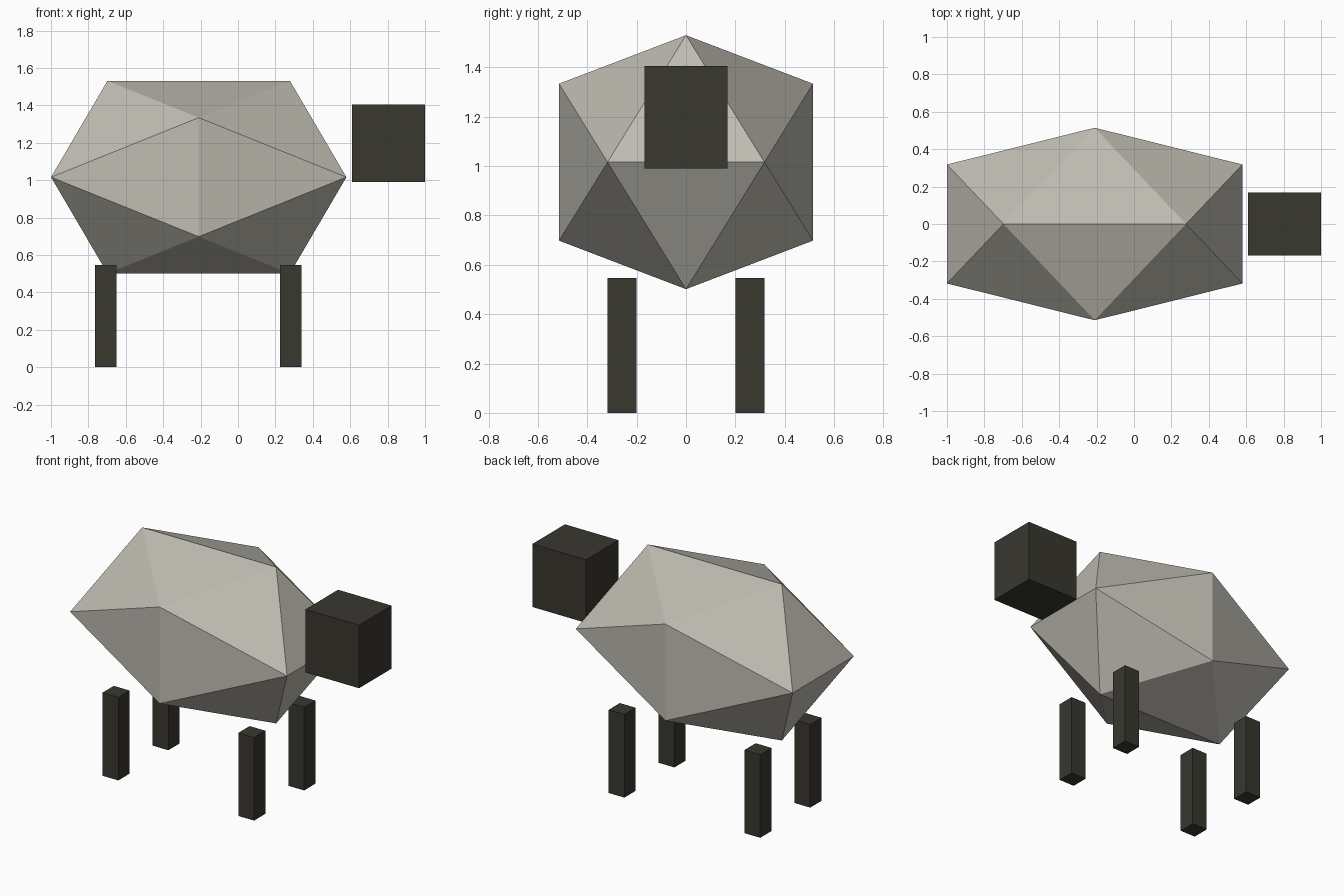
import bpy
import bmesh
from mathutils import Vector

cube = bpy.data.objects.get("Cube")
if cube:
    bpy.data.objects.remove(cube, do_unlink=True)


def make_material(name, colour):
    mat = bpy.data.materials.new(name)
    mat.use_nodes = True
    mat.diffuse_color = colour
    mat.node_tree.nodes["Principled BSDF"].inputs["Base Color"].default_value = colour
    return mat


def add_object(name, bm, mat, location):
    bmesh.ops.recalc_face_normals(bm, faces=bm.faces)
    mesh = bpy.data.meshes.new(name)
    bm.to_mesh(mesh)
    bm.free()
    mesh.materials.append(mat)
    obj = bpy.data.objects.new(name, mesh)
    obj.location = location
    bpy.context.collection.objects.link(obj)
    return obj


def add_box(name, size, location, mat):
    bm = bmesh.new()
    bmesh.ops.create_cube(bm, size=1)
    bmesh.ops.scale(bm, vec=size, verts=bm.verts)
    return add_object(name, bm, mat, location)


wool = make_material("wool grey", (0.52, 0.50, 0.44, 1))
dark = make_material("dark hide", (0.040, 0.038, 0.028, 1))

# Body: stretched icosahedron, the hull of three crossed golden rectangles
golden = (1 + 5 ** 0.5) / 2
bm = bmesh.new()
for a in (-1, 1):
    for b in (-golden, golden):
        for corner in ((a, 0, b), (0, b, a), (b, a, 0)):
            bm.verts.new(Vector(corner))
bmesh.ops.convex_hull(bm, input=bm.verts)
bmesh.ops.scale(bm, vec=(0.488, 0.318, 0.318), verts=bm.verts)
add_object("body", bm, wool, (-0.21, 0, 1.016))

# Head: floating block in front of the body
add_box("head", (0.39, 0.338, 0.415), (0.805, 0, 1.198), dark)

# Legs: four square posts
for end, x in (("front", 0.283), ("back", -0.706)):
    for side, y in (("left", 0.26), ("right", -0.26)):
        add_box(f"{end}_{side}_leg", (0.115, 0.117, 0.547), (x, y, 0.2735), dark)
